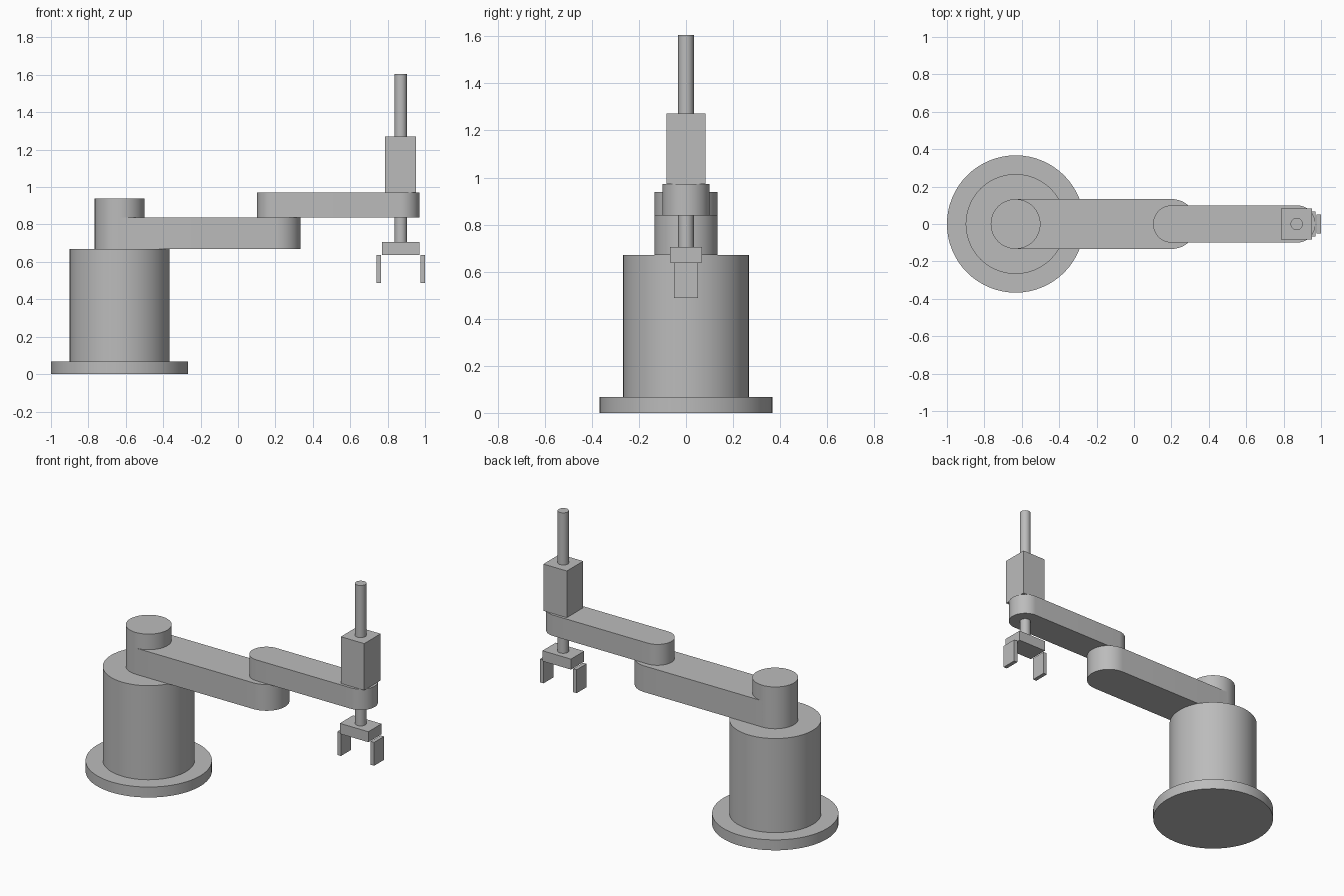
import bpy
import bmesh
import math

cube = bpy.data.objects.get("Cube")
if cube:
    bpy.data.objects.remove(cube, do_unlink=True)

# Single plain grey for the whole machine
GREY = (0.5, 0.5, 0.5, 1.0)
grey = bpy.data.materials.new("plain grey")
grey.use_nodes = True
grey.diffuse_color = GREY
grey.node_tree.nodes["Principled BSDF"].inputs["Base Color"].default_value = GREY

# Joint axes along x
SHOULDER, ELBOW, WRIST = -0.633, 0.202, 0.87


def prism(name, outline, z0, z1, smooth=False):
    """Extrude a flat outline from z0 up to z1."""
    bm = bmesh.new()
    face = bm.faces.new([bm.verts.new((x, y, z0)) for x, y in outline])
    top = bmesh.ops.extrude_face_region(bm, geom=[face])
    verts = [v for v in top["geom"] if isinstance(v, bmesh.types.BMVert)]
    bmesh.ops.translate(bm, verts=verts, vec=(0, 0, z1 - z0))
    bmesh.ops.recalc_face_normals(bm, faces=bm.faces)
    mesh = bpy.data.meshes.new(name)
    bm.to_mesh(mesh)
    bm.free()
    mesh.materials.append(grey)
    obj = bpy.data.objects.new(name, mesh)
    bpy.context.collection.objects.link(obj)
    if smooth:
        bpy.ops.object.select_all(action="DESELECT")
        obj.select_set(True)
        bpy.context.view_layer.objects.active = obj
        bpy.ops.object.shade_smooth_by_angle(angle=math.radians(30))
    return obj


def cylinder(name, x, r, z0, z1, sides=64):
    turn = 2 * math.pi / sides
    outline = [(x + r * math.cos(i * turn), r * math.sin(i * turn)) for i in range(sides)]
    return prism(name, outline, z0, z1, True)


def arm(name, xa, xb, r, z0, z1, steps=32):
    """Straight link with a half-round end on each joint axis."""
    outline = []
    for x, start in ((xb, -math.pi / 2), (xa, math.pi / 2)):
        for i in range(steps + 1):
            a = start + math.pi * i / steps
            outline.append((x + r * math.cos(a), r * math.sin(a)))
    return prism(name, outline, z0, z1, True)


def box(name, x, half_x, half_y, z0, z1):
    corners = [(-1, -1), (1, -1), (1, 1), (-1, 1)]
    return prism(name, [(x + half_x * a, half_y * b) for a, b in corners], z0, z1)


# Pedestal
cylinder("base_plate", SHOULDER, 0.367, 0, 0.067)
cylinder("base_column", SHOULDER, 0.267, 0.067, 0.67)
cylinder("shoulder_hub", SHOULDER, 0.133, 0.67, 0.938)

# Two links
arm("upper_arm", SHOULDER, ELBOW, 0.133, 0.67, 0.838)
arm("forearm", ELBOW, WRIST, 0.1, 0.838, 0.972)

# Vertical slide
box("spindle_housing", WRIST, 0.083, 0.083, 0.972, 1.271)
cylinder("spindle_shaft", WRIST, 0.033, 0.69, 1.605, 48)

# Gripper
box("gripper_palm", WRIST, 0.101, 0.067, 0.638, 0.705)
for side, name in ((1, "left_finger"), (-1, "right_finger")):
    box(name, WRIST + side * 0.1175, 0.0125, 0.05, 0.488, 0.638)
